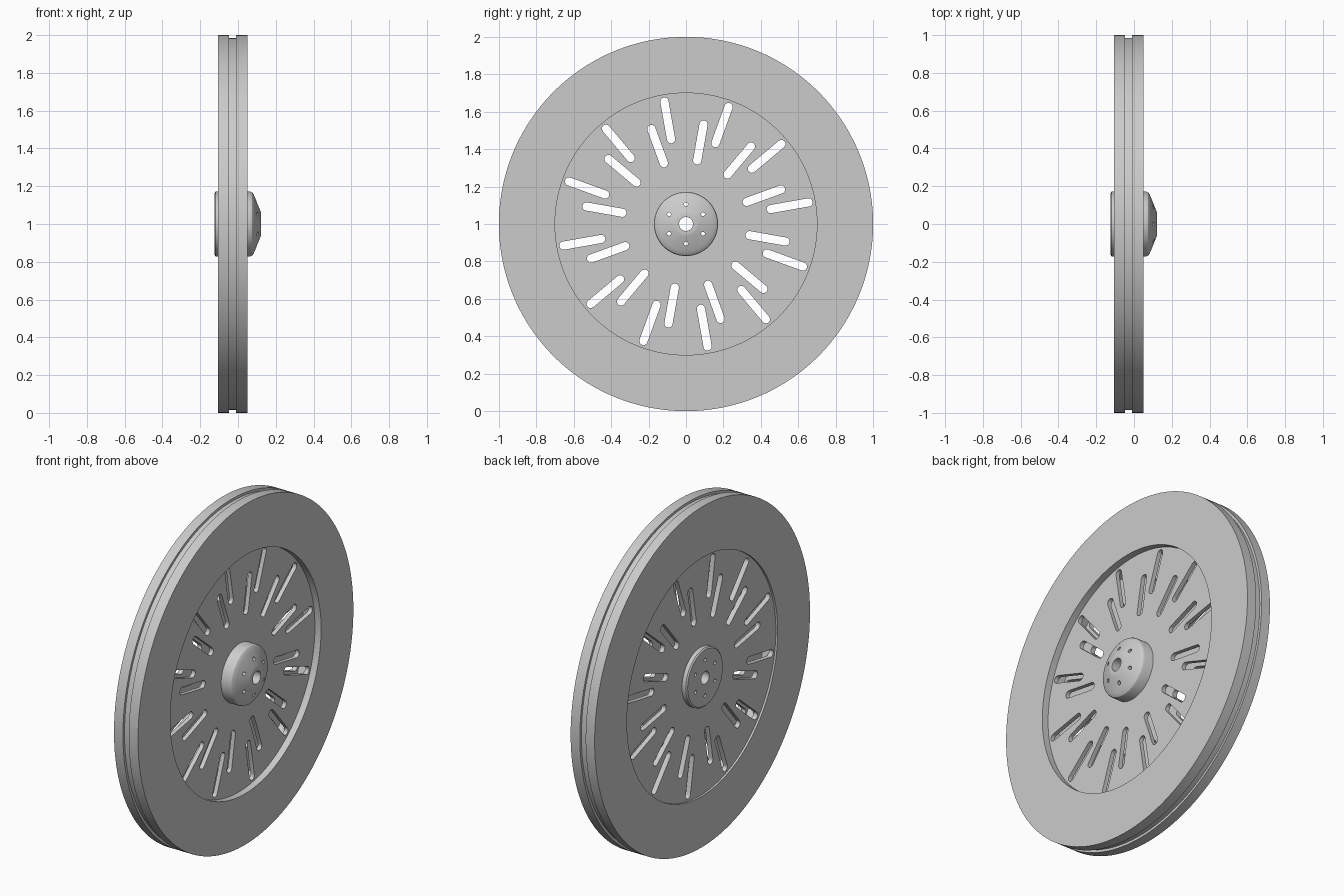
import bpy, bmesh, math
from mathutils import Matrix, Vector

cube = bpy.data.objects.get("Cube")
if cube:
    bpy.data.objects.remove(cube, do_unlink=True)

CENTRE = Vector((0, 0, 1))

metal = bpy.data.materials.new("grey metal")
metal.use_nodes = True
GREY = (0.6, 0.6, 0.6, 1)
metal.diffuse_color = GREY
metal.node_tree.nodes["Principled BSDF"].inputs["Base Color"].default_value = GREY


def finish(bm, name):
    bmesh.ops.recalc_face_normals(bm, faces=bm.faces)
    mesh = bpy.data.meshes.new(name)
    bm.to_mesh(mesh)
    bm.free()
    mesh.materials.append(metal)
    ob = bpy.data.objects.new(name, mesh)
    bpy.context.collection.objects.link(ob)
    return ob


def revolve(name, profile, steps=128):
    """Turn a closed (x, radius) outline around the wheel axis."""
    bm = bmesh.new()
    verts = [bm.verts.new((x, 0, 1 + r)) for x, r in profile]
    edges = [bm.edges.new((verts[i - 1], verts[i])) for i in range(len(verts))]
    bmesh.ops.spin(bm, geom=verts + edges, cent=CENTRE, axis=(1, 0, 0),
                   angle=math.tau, steps=steps)
    bmesh.ops.remove_doubles(bm, verts=bm.verts, dist=1e-5)
    return finish(bm, name)


def capsule(bm, r0, r1, half, angle, sides=8):
    """Round-ended radial bar running through the wheel along x."""
    pts = []
    for centre, start in ((r1, -90), (r0, 90)):
        for i in range(sides + 1):
            a = math.radians(start + 180 * i / sides)
            pts.append((centre + half * math.cos(a), half * math.sin(a)))
    verts = [bm.verts.new((-0.5, y, z)) for y, z in pts]
    face = bm.faces.new(verts)
    new = bmesh.ops.extrude_face_region(bm, geom=[face])["geom"]
    top = [v for v in new if isinstance(v, bmesh.types.BMVert)]
    bmesh.ops.translate(bm, verts=top, vec=(1, 0, 0))
    place = Matrix.Translation(CENTRE) @ Matrix.Rotation(math.radians(angle), 4, "X")
    bmesh.ops.transform(bm, matrix=place, verts=verts + top)


def cut(ob, cutter):
    mod = ob.modifiers.new("cut", "BOOLEAN")
    mod.operation = "DIFFERENCE"
    mod.solver = "EXACT"
    mod.object = cutter
    bpy.context.view_layer.objects.active = ob
    bpy.ops.object.modifier_apply(modifier=mod.name)


# Friction rim with a shallow groove around its edge
rim = revolve("rim", [(-0.106, 0.7), (-0.106, 1), (-0.048, 1), (-0.048, 0.985),
                      (-0.01, 0.985), (-0.01, 1), (0.05, 1), (0.05, 0.7)], 160)

# Two recessed web plates with a hollow between them
plates = [revolve(name, [(x0, 0.12), (x0, 0.702), (x1, 0.702), (x1, 0.12)])
          for name, x0, x1 in (("left_web_plate", -0.015, 0.01),
                               ("right_web_plate", -0.094, -0.066))]

# Domed hub with a central bore
hub = revolve("hub", [(-0.125, 0.037), (-0.125, 0.163), (-0.118, 0.171),
                      (0.065, 0.171), (0.075, 0.167), (0.082, 0.158),
                      (0.088, 0.145), (0.12, 0.065), (0.122, 0.055),
                      (0.122, 0.037)], 96)

# Two staggered rings of radial slots
bm = bmesh.new()
for k in range(12):
    capsule(bm, 0.46, 0.665, 0.022, 10 + 30 * k)
    capsule(bm, 0.345, 0.54, 0.022, 20 + 30 * k)
slots = finish(bm, "slot_cutter")
for plate in plates:
    cut(plate, slots)

# Ring of small bolt holes in the hub
bm = bmesh.new()
for k in range(6):
    capsule(bm, 0.104, 0.105, 0.01, 30 + 60 * k)
holes = finish(bm, "hole_cutter")
cut(hub, holes)

for cutter in (slots, holes):
    bpy.data.objects.remove(cutter, do_unlink=True)

bpy.ops.object.select_all(action="DESELECT")
for ob in [rim, hub] + plates:
    ob.select_set(True)
bpy.context.view_layer.objects.active = rim
bpy.ops.object.shade_smooth_by_angle(angle=math.radians(25))
